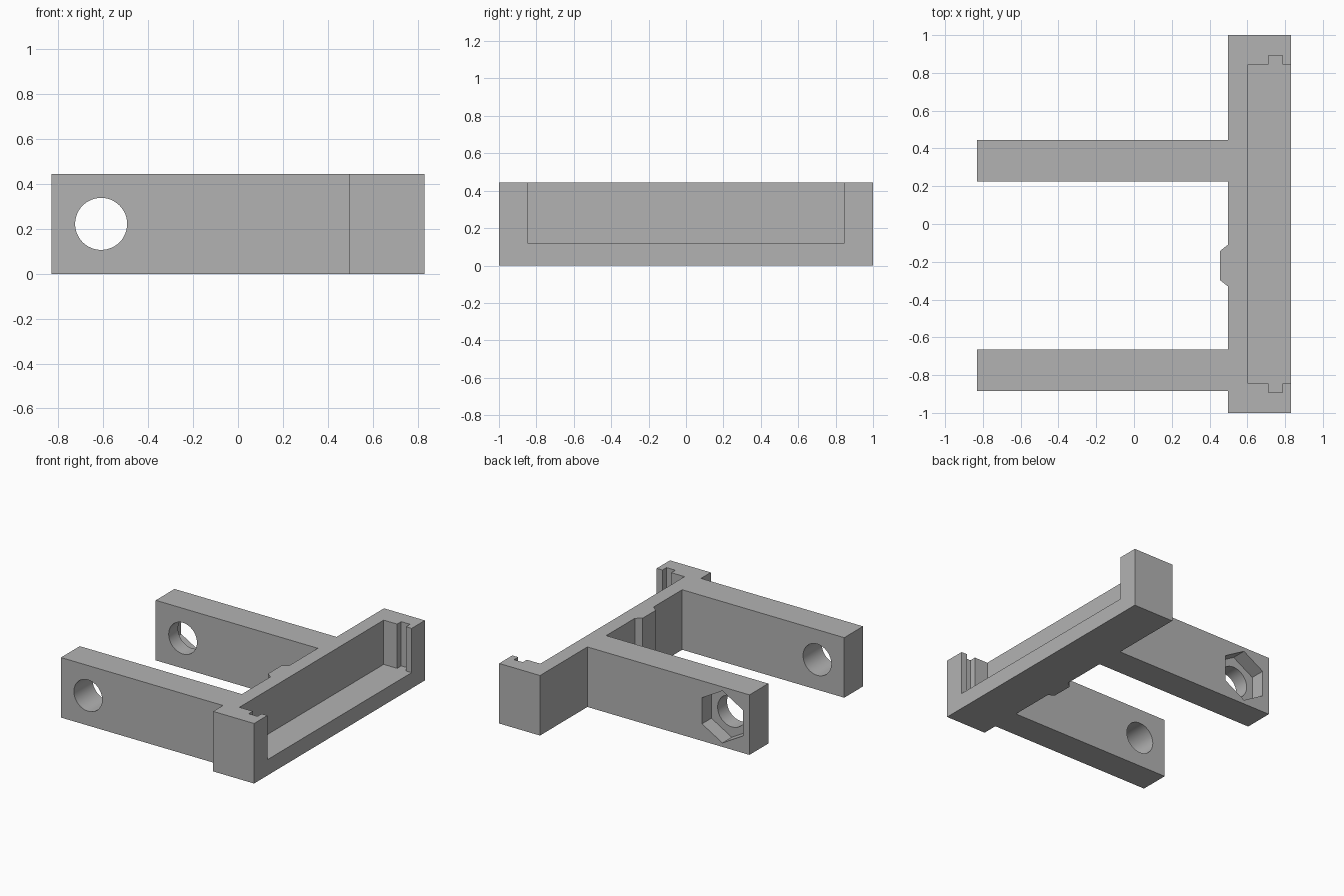
import bpy
import bmesh
import math
from mathutils import Matrix

cube = bpy.data.objects.get("Cube")
if cube:
    bpy.data.objects.remove(cube, do_unlink=True)

HEIGHT = 0.445
END_X, BAR_X = 0.832, 0.497
HOLE_X, HOLE_Z = -0.61, HEIGHT / 2

grey = bpy.data.materials.new("light_grey")
grey.use_nodes = True
grey.diffuse_color = (0.45, 0.45, 0.45, 1)
grey.node_tree.nodes["Principled BSDF"].inputs["Base Color"].default_value = grey.diffuse_color


def add_object(name, bm):
    bmesh.ops.recalc_face_normals(bm, faces=bm.faces[:])
    mesh = bpy.data.meshes.new(name)
    bm.to_mesh(mesh)
    bm.free()
    mesh.materials.append(grey)
    obj = bpy.data.objects.new(name, mesh)
    bpy.context.collection.objects.link(obj)
    return obj


def prism(name, outline, z0, z1):
    """Extrude an XY outline from z0 up to z1."""
    bm = bmesh.new()
    face = bm.faces.new([bm.verts.new((x, y, z0)) for x, y in outline])
    extruded = bmesh.ops.extrude_face_region(bm, geom=[face])["geom"]
    verts = [v for v in extruded if isinstance(v, bmesh.types.BMVert)]
    bmesh.ops.translate(bm, verts=verts, vec=(0, 0, z1 - z0))
    return add_object(name, bm)


def bore(name, sides, radius, y0, y1):
    """Cylinder or hexagon along Y, with one corner pointing up."""
    bm = bmesh.new()
    bmesh.ops.create_cone(bm, cap_ends=True, segments=sides, radius1=radius,
                          radius2=radius, depth=y1 - y0)
    place = Matrix.Translation((HOLE_X, (y0 + y1) / 2, HOLE_Z)) @ Matrix.Rotation(math.pi / 2, 4, "X")
    bmesh.ops.transform(bm, matrix=place, verts=bm.verts[:])
    return add_object(name, bm)


def cut(target, cutter):
    mod = target.modifiers.new(cutter.name, "BOOLEAN")
    mod.operation = "DIFFERENCE"
    mod.solver = "EXACT"
    mod.object = cutter
    bpy.context.view_layer.objects.active = target
    bpy.ops.object.modifier_apply(modifier=mod.name)
    bpy.data.objects.remove(cutter, do_unlink=True)


def arm_outline(y0, y1):
    return [(BAR_X, y0), (-END_X, y0), (-END_X, y1), (BAR_X, y1)]


# Crossbar with two arms and the small wedge between them
outline = [(END_X, 1), (END_X, -1), (BAR_X, -1)]
outline += arm_outline(-0.885, -0.665)
outline += [(BAR_X, -0.33), (0.455, -0.297), (0.455, -0.143), (BAR_X, -0.11)]
outline += arm_outline(0.225, 0.445)
outline += [(BAR_X, 1)]
bracket = prism("bracket_body", outline, 0, HEIGHT)

# Open pocket in the crossbar, with a slot at each end
half = [(1, 0.845), (0.785, 0.845), (0.785, 0.893), (0.713, 0.893), (0.713, 0.845), (0.603, 0.845)]
pocket = half + [(x, -y) for x, y in reversed(half)]
cut(bracket, prism("pocket_cutter", pocket, 0.117, 0.6))

# Pivot hole through both arms and nut recess in the rear arm
cut(bracket, bore("pivot_hole_cutter", 48, 0.116, -1.2, 1.2))
cut(bracket, bore("nut_recess_cutter", 6, 0.193, 0.335, 0.6))

bpy.ops.object.select_all(action="DESELECT")
bracket.select_set(True)
bpy.context.view_layer.objects.active = bracket
bpy.ops.object.shade_smooth_by_angle(angle=math.radians(25))
